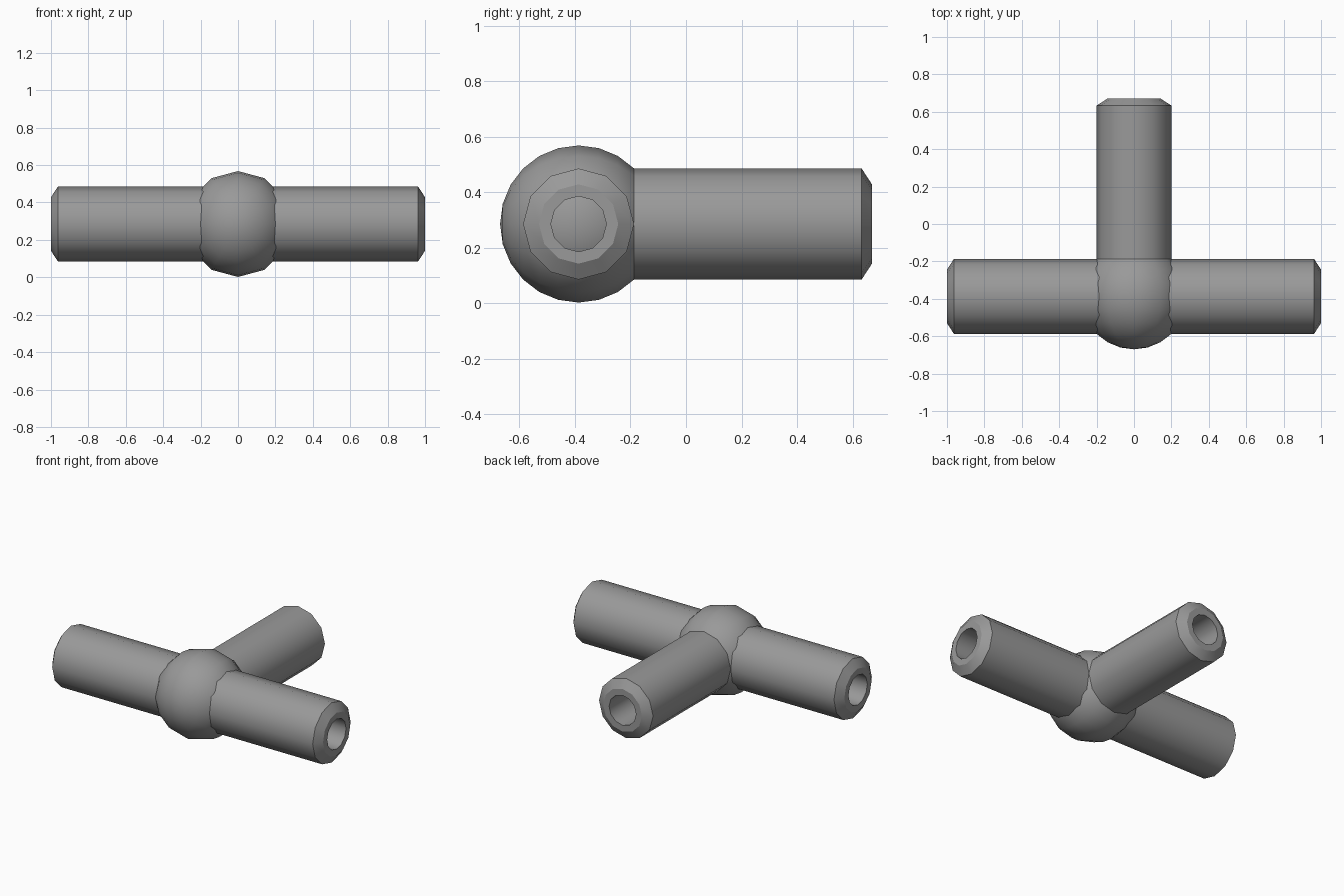
import bpy
import bmesh
import math
from mathutils import Matrix, Vector

cube = bpy.data.objects.get("Cube")
if cube:
    bpy.data.objects.remove(cube, do_unlink=True)

HUB = Vector((0, -0.387, 0.285))
SIDES = 12

grey = bpy.data.materials.new("mid grey")
grey.use_nodes = True
colour = (0.32, 0.32, 0.32, 1)
grey.diffuse_color = colour
grey.node_tree.nodes["Principled BSDF"].inputs["Base Color"].default_value = colour


def finish(bm, name, matrix):
    bmesh.ops.recalc_face_normals(bm, faces=bm.faces)
    mesh = bpy.data.meshes.new(name)
    bm.to_mesh(mesh)
    bm.free()
    mesh.materials.append(grey)
    obj = bpy.data.objects.new(name, mesh)
    bpy.context.collection.objects.link(obj)
    obj.matrix_world = matrix
    bpy.ops.object.select_all(action="DESELECT")
    obj.select_set(True)
    bpy.context.view_layer.objects.active = obj
    bpy.ops.object.shade_smooth_by_angle(angle=math.radians(31))


def pipe(name, length, rotation):
    """Tube along local z with a chamfered mouth and a blind bore."""
    profile = [(0.2, 0), (0.2, length - 0.037), (0.143, length),
               (0.1, length), (0.1, 0.25)]
    bm = bmesh.new()
    rings = []
    for radius, z in profile:
        rings.append([bm.verts.new((radius * math.cos(a), radius * math.sin(a), z))
                      for a in (math.tau * i / SIDES for i in range(SIDES))])
    for low, high in zip(rings, rings[1:]):
        for i in range(SIDES):
            j = (i + 1) % SIDES
            bm.faces.new((low[i], low[j], high[j], high[i]))
    bm.faces.new(rings[0])
    bm.faces.new(rings[-1])
    finish(bm, name, Matrix.Translation(HUB) @ rotation)


# Ball joint, poles facing front and back
bm = bmesh.new()
bmesh.ops.create_uvsphere(bm, u_segments=12, v_segments=12, radius=0.283)
finish(bm, "ball_joint", Matrix.Translation(HUB) @ Matrix.Rotation(math.pi / 2, 4, "X"))

# Three arms of the tee
pipe("left_pipe", 1.0, Matrix.Rotation(math.pi / 2, 4, "Y"))
pipe("right_pipe", 1.0, Matrix.Rotation(-math.pi / 2, 4, "Y"))
pipe("back_pipe", 1.057, Matrix.Rotation(-math.pi / 2, 4, "X"))
